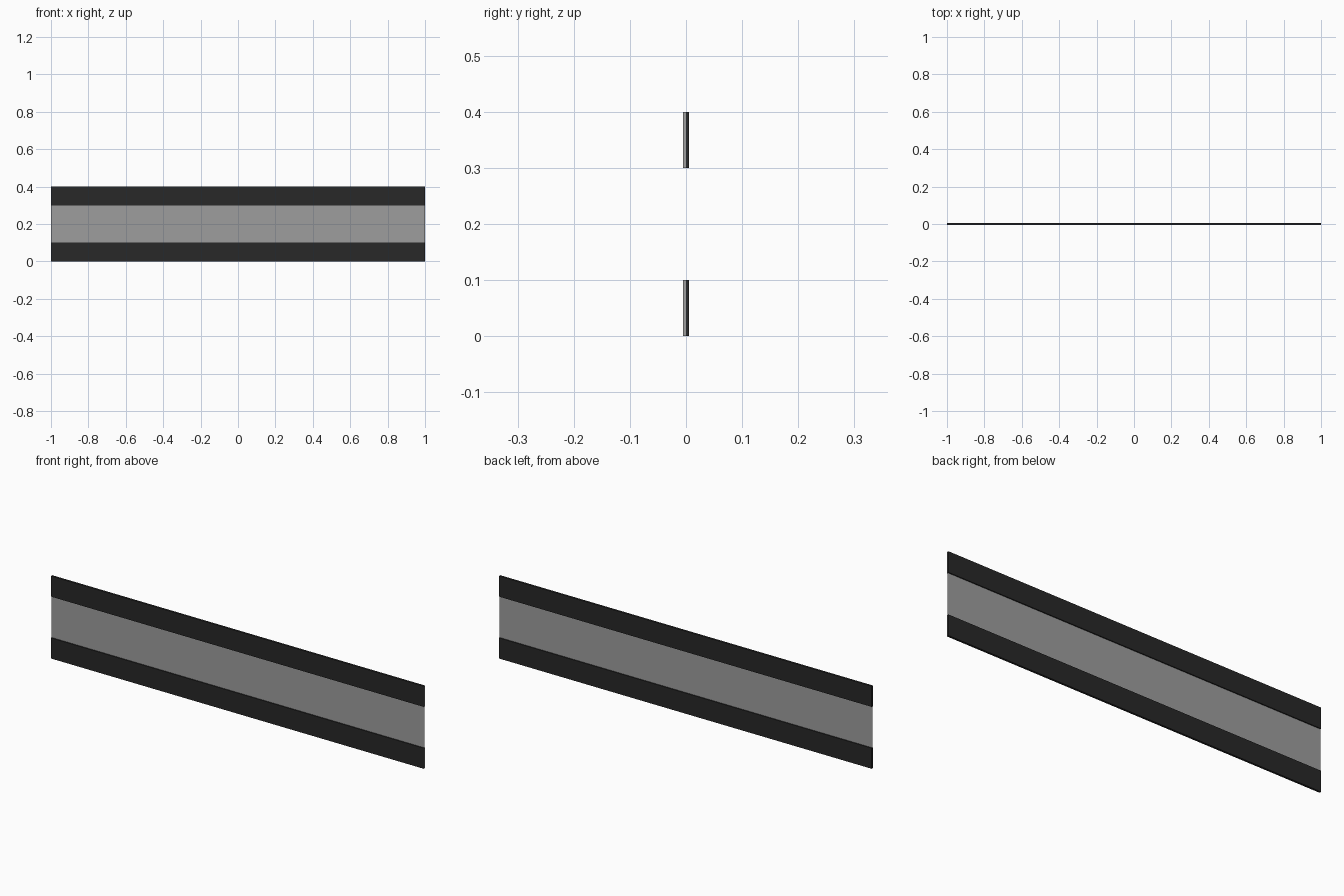
import bpy
import bmesh

if "Cube" in bpy.data.objects:
    bpy.data.objects.remove(bpy.data.objects["Cube"])


def material(name, g):
    mat = bpy.data.materials.new(name)
    mat.diffuse_color = (g, g, g, 1.0)
    mat.use_nodes = True
    mat.node_tree.nodes["Principled BSDF"].inputs["Base Color"].default_value = mat.diffuse_color
    return mat


dark = material("dark_frame", 0.021)
grey = material("grey_pane", 0.34)


# Long thin dark rails along the bottom and top edges
def rail(name, z):
    bpy.ops.mesh.primitive_cube_add(size=1, location=(0, 0, z))
    ob = bpy.context.object
    ob.name = name
    ob.scale = (2.0, 0.01, 0.1)
    bpy.ops.object.transform_apply(location=False, rotation=False, scale=True)
    ob.data.materials.append(dark)
    ob.data.materials.append(grey)
    # Split lengthwise; the front half of the right end is grey
    bm = bmesh.new()
    bm.from_mesh(ob.data)
    bmesh.ops.bisect_plane(bm, geom=bm.verts[:] + bm.edges[:] + bm.faces[:],
                           plane_co=(0, 0, 0), plane_no=(0, 1, 0))
    for f in bm.faces:
        c = f.calc_center_median()
        if c.x > 0.9 and c.y < -0.001:
            f.material_index = 1
    bm.to_mesh(ob.data)
    bm.free()


rail("bottom_rail", 0.05)
rail("top_rail", 0.35)

# Paper-thin grey pane between the rails
mesh = bpy.data.meshes.new("pane")
mesh.from_pydata(
    [(-1, 0, 0.1), (1, 0, 0.1), (1, 0, 0.3), (-1, 0, 0.3)],
    [], [(0, 1, 2, 3)])
pane = bpy.data.objects.new("pane", mesh)
bpy.context.collection.objects.link(pane)
mesh.materials.append(grey)
